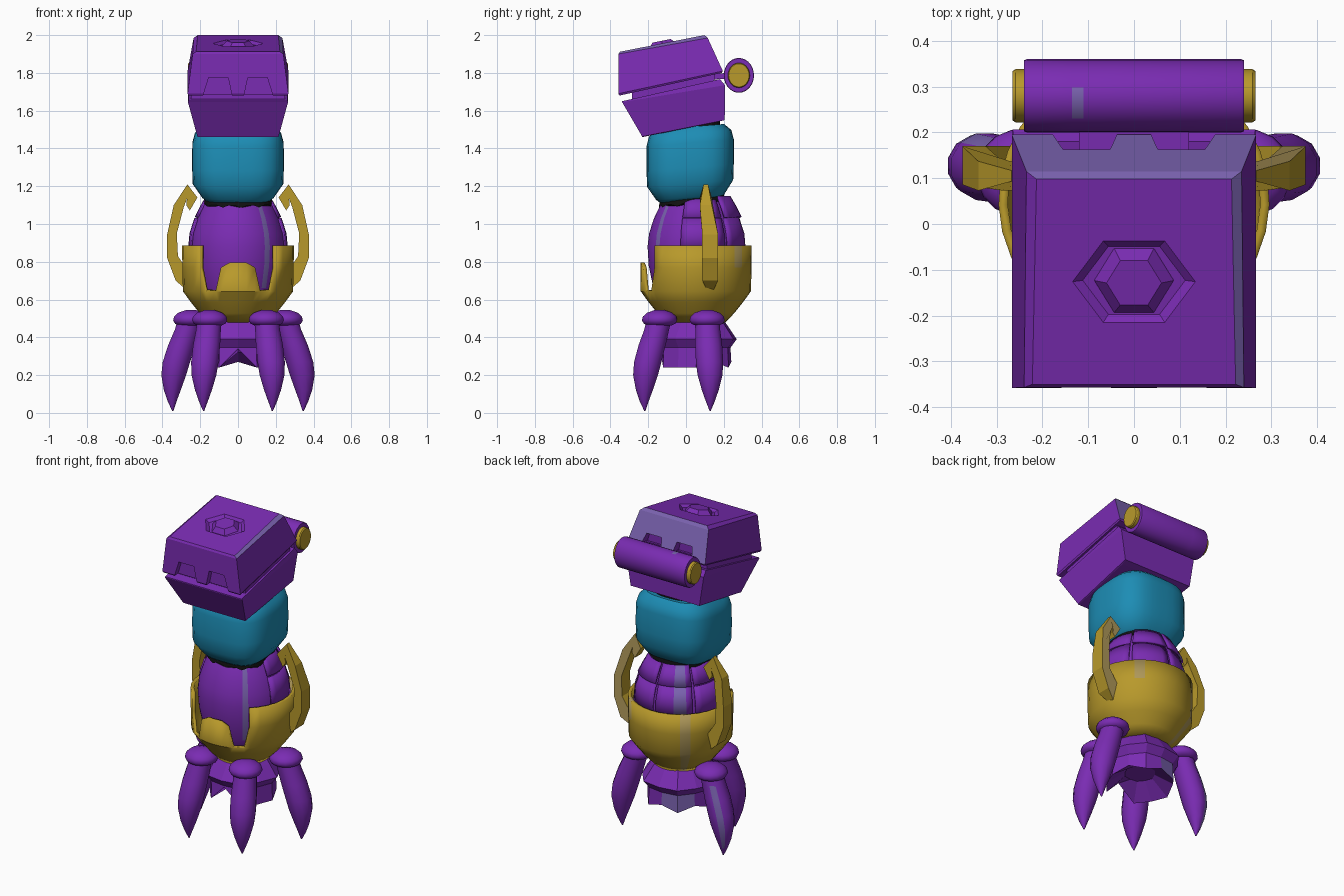
import bpy, bmesh, math

if "Cube" in bpy.data.objects:
    bpy.data.objects.remove(bpy.data.objects["Cube"])

def material(name, rgb):
    m = bpy.data.materials.new(name)
    m.diffuse_color = (*rgb, 1)
    m.use_nodes = True
    m.node_tree.nodes["Principled BSDF"].inputs["Base Color"].default_value = m.diffuse_color
    return m

PURPLE = material("purple", (0.195, 0.025, 0.45))
GOLD = material("gold", (0.48, 0.32, 0.024))
TEAL = material("teal", (0.012, 0.265, 0.46))
BLACK = material("black", (0.006, 0.006, 0.006))
LAVENDER = material("lavender", (0.19, 0.12, 0.42))
TAN = material("tan", (0.42, 0.31, 0.10))

def build(name, verts, faces, mat, smooth=30):
    me = bpy.data.meshes.new(name)
    me.from_pydata(verts, [], faces)
    bm = bmesh.new()
    bm.from_mesh(me)
    bmesh.ops.remove_doubles(bm, verts=bm.verts, dist=0.0003)
    bmesh.ops.recalc_face_normals(bm, faces=bm.faces)
    bm.to_mesh(me)
    bm.free()
    me.materials.append(mat)
    if smooth:
        me.shade_smooth()
        me.set_sharp_from_angle(angle=math.radians(smooth))
    ob = bpy.data.objects.new(name, me)
    bpy.context.collection.objects.link(ob)
    return ob

def paint(ob, mat, rule):
    """Give a second colour to the faces whose normal and centre pass the rule."""
    ob.data.materials.append(mat)
    for p in ob.data.polygons:
        if rule(p.normal, p.center):
            p.material_index = len(ob.data.materials) - 1

def loft(name, rings, mat, smooth=30):
    """Skin a list of equal-length point rings and cap both ends."""
    n = len(rings[0])
    faces = [(k * n + i, k * n + (i + 1) % n, (k + 1) * n + (i + 1) % n, (k + 1) * n + i)
             for k in range(len(rings) - 1) for i in range(n)]
    faces += [tuple(range(n)), tuple(range((len(rings) - 1) * n, len(rings) * n))]
    return build(name, [p for r in rings for p in r], faces, mat, smooth)

def ring(x, y, z, rx, ry=None, n=24, power=2, tilt=0):
    """Horizontal (super)ellipse; tilt is the rise in z per unit of y."""
    out = []
    for i in range(n):
        a = 2 * math.pi * (i + 0.5) / n
        c, s = math.cos(a), math.sin(a)
        k = (abs(c) ** power + abs(s) ** power) ** (-1 / power)
        out.append((x + rx * c * k, y + (ry or rx) * s * k, z + tilt * s * k * (ry or rx)))
    return out

def rect(front, back, wf, wb):
    """Four corners from (y, z) of the front and back edges and their half widths."""
    return [(-wf, *front), (wf, *front), (wb, *back), (-wb, *back)]

def cut(ob, cutter):
    cutter.hide_render = True
    mod = ob.modifiers.new("cut", 'BOOLEAN')
    mod.object, mod.operation, mod.solver = cutter, 'DIFFERENCE', 'EXACT'
    bpy.context.view_layer.objects.active = ob
    bpy.ops.object.modifier_apply(modifier=mod.name)
    bpy.data.objects.remove(cutter)

# Head: two tilted, bevelled slabs around a recessed core
upper = loft("head_upper", [rect((-0.352, 1.68), (0.19, 1.80), 0.262, 0.262),
                            rect((-0.358, 1.69), (0.195, 1.81), 0.267, 0.267),
                            rect((-0.357, 1.90), (0.115, 1.985), 0.24, 0.235),
                            rect((-0.35, 1.912), (0.098, 2.0), 0.222, 0.213)], PURPLE, 0)
paint(upper, LAVENDER, lambda n, c: (n.y > 0.7 and c.z > 1.85) or (n.y > 0.3 and c.z > 1.95)
      or (c.x > 0.2 and c.z > 1.93 and n.z > 0.3))
loft("head_lower", [rect((-0.232, 1.46), (0.165, 1.54), 0.21, 0.225),
                    rect((-0.232, 1.463), (0.205, 1.55), 0.215, 0.235),
                    rect((-0.338, 1.645), (0.206, 1.735), 0.265, 0.265),
                    rect((-0.338, 1.65), (0.18, 1.767), 0.262, 0.262)], PURPLE, 0)
loft("head_core", [rect((-0.285, 1.64), (0.15, 1.74), 0.25, 0.25),
                   rect((-0.285, 1.72), (0.15, 1.82), 0.25, 0.25)], PURPLE, 0)

# Trapezoid notches, open below, along the front and back of the upper slab
for y0, y1, z in ((-0.42, -0.325, 1.67), (0.125, 0.26, 1.775)):
    for s in (-1, 1):
        shape = [(0.03, z), (0.188, z), (0.155, z + 0.105), (0.052, z + 0.105)]
        cut(upper, loft("notch_cutter", [[(s * x, y, h) for x, h in shape] for y in (y0, y1)],
                        PURPLE, 0))

# Hexagonal emblem: sloped recess with a raised centre
def hexagon(r, h, flat=0.78):
    slope = math.atan2(0.088, 0.448)
    pts = []
    for i in range(6):
        a = i * math.pi / 3
        x, y = r * math.cos(a), flat * r * math.sin(a)
        pts.append((x, -0.126 + y * math.cos(slope) - h * math.sin(slope),
                    1.956 + y * math.sin(slope) + h * math.cos(slope)))
    return pts

cut(upper, loft("emblem_cutter", [hexagon(0.112, -0.015), hexagon(0.137, 0.002)], PURPLE, 0))
loft("emblem", [hexagon(0.09, -0.02, 0.95), hexagon(0.085, -0.012, 0.95),
                hexagon(0.06, 0.014, 0.95), hexagon(0.055, 0.014, 0.95)], PURPLE, 0)

# Roll behind the head, with end caps
def roll(name, half, ry, rz, bevel, mat):
    def section(x, k):
        return [(x, 0.28 + ry * k * math.cos(i * math.pi / 14),
                 1.787 + rz * k * math.sin(i * math.pi / 14)) for i in range(28)]
    return loft(name, [section(-half, bevel), section(-half + 0.006, 1), section(-0.135, 1),
                       section(-0.11, 1), section(half - 0.006, 1), section(half, bevel)], mat)

back_roll = roll("back_roll", 0.24, 0.08, 0.092, 0.97, PURPLE)
paint(back_roll, LAVENDER, lambda n, c: -0.135 < c.x < -0.11 and c.z > 1.86 and c.y < 0.29)
roll("roll_caps", 0.265, 0.058, 0.066, 0.93, GOLD)
loft("roll_mount", [rect((0.14, 1.765), (0.23, 1.77), 0.12, 0.12),
                    rect((0.14, 1.795), (0.23, 1.80), 0.12, 0.12)], PURPLE, 0)

# Rounded square neck and dark joints
loft("neck", [ring(0, 0.022, z, rx, ry, 32, 3.2, 0.08) for z, rx, ry in
              ((1.122, 0.165, 0.155), (1.142, 0.19, 0.18), (1.215, 0.24, 0.228),
               (1.30, 0.243, 0.231), (1.43, 0.242, 0.231), (1.48, 0.228, 0.218), (1.515, 0.19, 0.18))],
     TEAL, 40)
jag = [(x, y, z - (0.012 if i % 3 == 0 else 0))
       for i, (x, y, z) in enumerate(ring(0, 0.03, 1.112, 0.18, 0.172, 36, 2.8, 0.08))]
loft("lower_joint", [jag, ring(0, 0.03, 1.14, 0.178, 0.17, 36, 2.8, 0.08)], BLACK, 0)
loft("upper_joint", [ring(0, 0.05, 1.49, 0.13, 0.13, 24, 3, 0.15),
                     ring(0, 0.05, 1.535, 0.13, 0.13, 24, 3, 0.15)], BLACK, 0)

# Egg-shaped body with a pale vertical streak
CY = 0.052
BODY = [(0.50, 0.12), (0.58, 0.19), (0.66, 0.225), (0.78, 0.25), (0.88, 0.256),
        (0.95, 0.248), (1.03, 0.222), (1.10, 0.188), (1.13, 0.165)]

def bearing(c):
    """Degrees around the body axis; 0 is the front, 90 is +x."""
    return math.degrees(math.atan2(c.x, CY - c.y))

body = loft("body", [ring(0, CY, z, r, n=48) for z, r in BODY], PURPLE, 40)
paint(body, LAVENDER, lambda n, c: 36 < bearing(c) < 43 and 0.64 < c.z < 1.07)

def polar(deg, r, z):
    a = math.radians(deg)
    return (r * math.sin(a), CY - r * math.cos(a), z)

def shell(name, profile, a0, a1, thick):
    """Curved plate between two bearings."""
    arc = [a0 + (a1 - a0) * i / 6 for i in range(7)]
    n = len(profile)
    verts = [polar(a, r, z) for a in arc for z, r in profile]
    faces = [(i * n + j, i * n + j + 1, (i + 1) * n + j + 1, (i + 1) * n + j)
             for i in range(6) for j in range(n - 1)]
    ob = build(name, verts, faces, PURPLE, 35)
    paint(ob, LAVENDER, lambda n, c: -150 < bearing(c) < -135)
    mod = ob.modifiers.new("thickness", 'SOLIDIFY')
    mod.thickness, mod.offset = thick, 0

# Raised plates round the sides and back of the body
for a0, a1, out in ((72, 126, 0), (130, 178, 0.014), (182, 230, 0.014), (234, 288, 0)):
    shell("upper_plate", [(1.035, 0.223 + out), (1.09, 0.196 + out), (1.145, 0.164 + out)], a0, a1, 0.012)
    shell("lower_plate", [(0.86, 0.26), (0.95, 0.252), (1.03, 0.226)], a0, a1, 0.01)

# Gold cup with two front slots and a tapered front tongue
half = [0, 9, 18, 24, 36, 42] + [42 + 138 * i / 12 for i in range(1, 13)]
angles = [-a for a in half[:0:-1]] + half
low = [(0.475, 0.147), (0.53, 0.2), (0.59, 0.248), (0.645, 0.288)]
verts, faces = [], []

def quad(*pts):
    faces.append(tuple(range(len(verts), len(verts) + len(pts))))
    verts.extend(pts)

for a, b in zip(angles, angles[1:]):
    for (z0, r0), (z1, r1) in zip(low, low[1:]):
        quad(polar(a, r0, z0), polar(b, r0, z0), polar(b, r1, z1), polar(a, r1, z1))
    mid = abs(a + b) / 2
    base = (polar(a, 0.288, 0.645), polar(b, 0.288, 0.645))
    if mid < 18:
        tops = [0.77 if abs(t) == 18 else 0.795 for t in (b, a)]
        quad(*base, polar(b, 0.29, tops[0]), polar(a, 0.29, tops[1]))
    elif mid < 24:
        quad(*base, polar(18 if a > 0 else -18, 0.29, 0.77))
    elif 36 < mid < 42:
        quad(*base, polar(42 if a > 0 else -42, 0.291, 0.77))
    elif mid > 42:
        quad(*base, polar(b, 0.291, 0.77), polar(a, 0.291, 0.77))
        quad(polar(a, 0.291, 0.77), polar(b, 0.291, 0.77), polar(b, 0.292, 0.887), polar(a, 0.292, 0.887))
cup = build("gold_cup", verts, faces, GOLD, 35)
paint(cup, TAN, lambda n, c: -146 < bearing(c) < -134 or (134 < bearing(c) < 146 and c.z > 0.77))
mod = cup.modifiers.new("thickness", 'SOLIDIFY')
mod.thickness, mod.offset = 0.02, -0.6

# Curved side arms with hooked tips
ARM = [(0.268, 1.21), (0.34, 1.10), (0.375, 0.945), (0.375, 0.82), (0.33, 0.70), (0.26, 0.64),
       (0.265, 0.75), (0.318, 0.83), (0.324, 0.95), (0.287, 1.09), (0.27, 1.135), (0.274, 1.10),
       (0.255, 1.072), (0.215, 1.14)]
for s in (-1, 1):
    sides = []
    for k in (-1, 1):
        sides.append([(s * x, (0.105 if z > 1.05 else 0.128) + k *
                       (0.012 if z > 1.2 or z < 0.65 else 0.032 if z > 1.05 else 0.042), z)
                      for x, z in ARM])
    arm = loft("side_arm", sides, GOLD, 0)
    if s > 0:
        paint(arm, TAN, lambda n, c: n.y > 0.7)

# Claws with mushroom caps
CLAW = [(0.50, 0, 0.068), (0.44, 0.2, 0.068), (0.36, 0.5, 0.074), (0.27, 0.8, 0.075),
        (0.20, 0.95, 0.068), (0.12, 1.03, 0.046), (0.06, 1.04, 0.024), (0.01, 1.0, 0.003)]
CAP = [(0.462, 0.062), (0.472, 0.085), (0.49, 0.095), (0.51, 0.090), (0.53, 0.068), (0.545, 0.025)]
for s in (-1, 1):
    for hx, hy, tx, ty in ((0.15, -0.14, 0.182, -0.218), (0.25, 0.112, 0.345, 0.128)):
        claw = loft("claw", [ring(s * (hx + (tx - hx) * t), hy + (ty - hy) * t, z, r, n=12)
                             for z, t, r in CLAW], PURPLE, 40)
        if s < 0 < hy:
            paint(claw, LAVENDER, lambda n, c: n.y > 0.75 and n.x < -0.15 and 0.06 < c.z < 0.42)
        loft("claw_cap", [ring(s * hx, hy, z, r, n=16) for z, r in CAP], PURPLE, 50)

# Faceted hub with an arched front edge, a lightly scalloped rim and a hollow underside
def hub(z, r, arch=0):
    return [polar(i * 30, r * (0.94 if i % 2 == 0 else 1),
                  z + (arch if i == 0 else arch * 0.3 if i in (4, 6, 8) else 0)) for i in range(12)]

base_hub = loft("hub", [hub(0.50, 0.15), hub(0.46, 0.18), hub(0.39, 0.23), hub(0.345, 0.195),
                        hub(0.24, 0.20, 0.10), hub(0.32, 0.09)], PURPLE, 0)
paint(base_hub, LAVENDER, lambda n, c: c.z < 0.34 and n.y > 0.5 and -172 < bearing(c) < -125
      and (c.y - CY) * n.y + c.x * n.x > 0)
